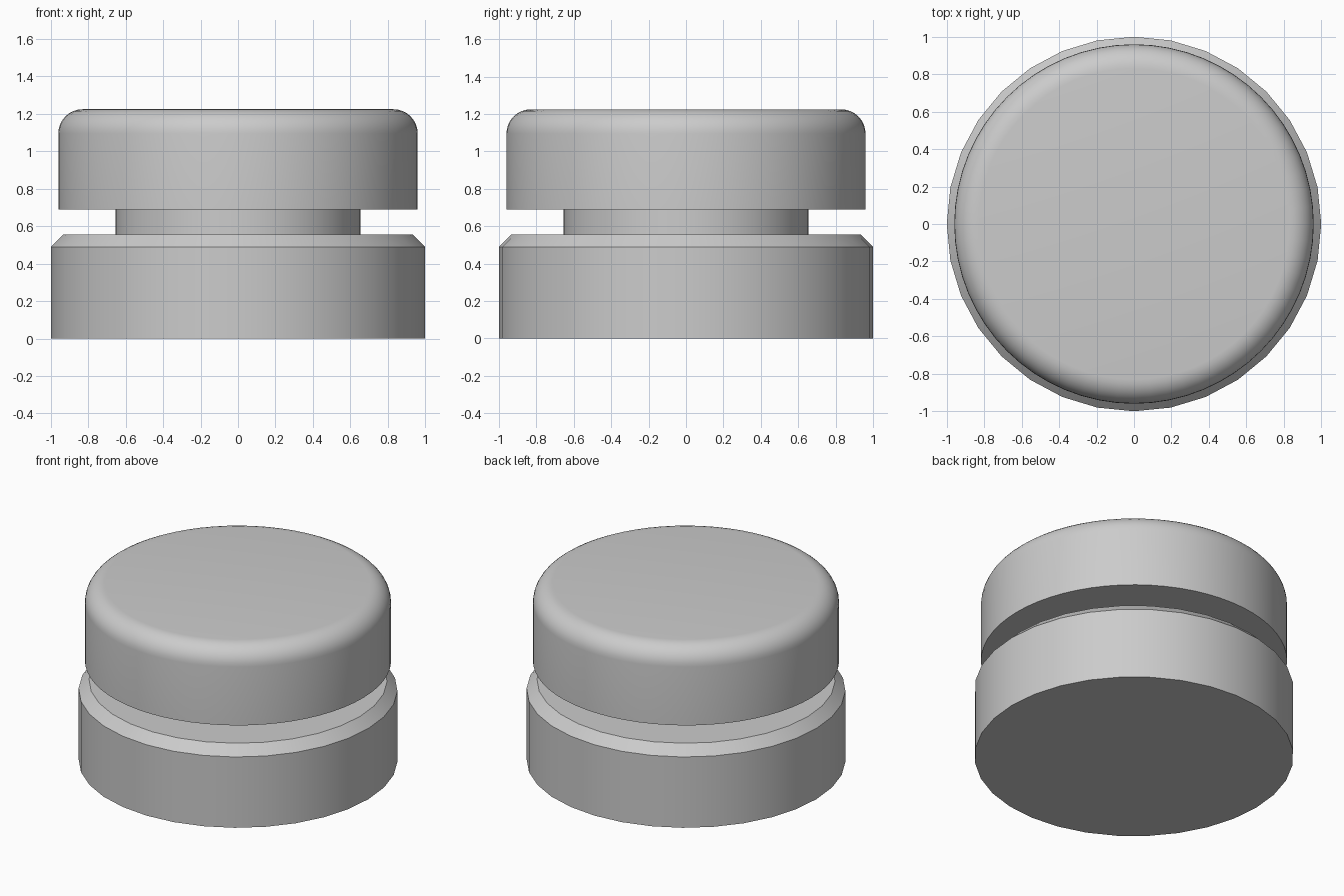
import bpy
import bmesh
from math import cos, sin, pi, radians

cube = bpy.data.objects.get("Cube")
if cube:
    bpy.data.objects.remove(cube)

# Single plain grey
grey = bpy.data.materials.new("grey")
grey.use_nodes = True
colour = (0.6, 0.6, 0.6, 1)
grey.diffuse_color = colour
grey.node_tree.nodes["Principled BSDF"].inputs["Base Color"].default_value = colour


def turned(name, profile, sides):
    """Closed solid turned around z from (radius, height) points, bottom to top."""
    bm = bmesh.new()
    rings = [[bm.verts.new((r * cos(2 * pi * i / sides), r * sin(2 * pi * i / sides), z))
              for i in range(sides)] for r, z in profile]
    for low, high in zip(rings, rings[1:]):
        for i in range(sides):
            j = (i + 1) % sides
            bm.faces.new((low[i], low[j], high[j], high[i]))
    bm.faces.new(rings[0][::-1])
    bm.faces.new(rings[-1])
    mesh = bpy.data.meshes.new(name)
    bm.to_mesh(mesh)
    bm.free()
    mesh.materials.append(grey)
    obj = bpy.data.objects.new(name, mesh)
    bpy.context.collection.objects.link(obj)
    bpy.ops.object.select_all(action="DESELECT")
    obj.select_set(True)
    bpy.context.view_layer.objects.active = obj
    bpy.ops.object.shade_smooth_by_angle(angle=radians(30))
    return obj


# Base with a chamfered upper rim
turned("base", [(1, 0), (1, 0.49), (0.935, 0.555)], 32)

# Narrow neck, sunk a little into base and cap
turned("neck", [(0.655, 0.5), (0.655, 0.75)], 64)

# Cap with a rounded upper rim
fillet, steps = 0.13, 8
arc = [(0.96 - fillet + fillet * cos(a), 1.225 - fillet + fillet * sin(a))
       for a in (pi / 2 * k / steps for k in range(steps + 1))]
turned("cap", [(0.96, 0.69)] + arc, 64)
